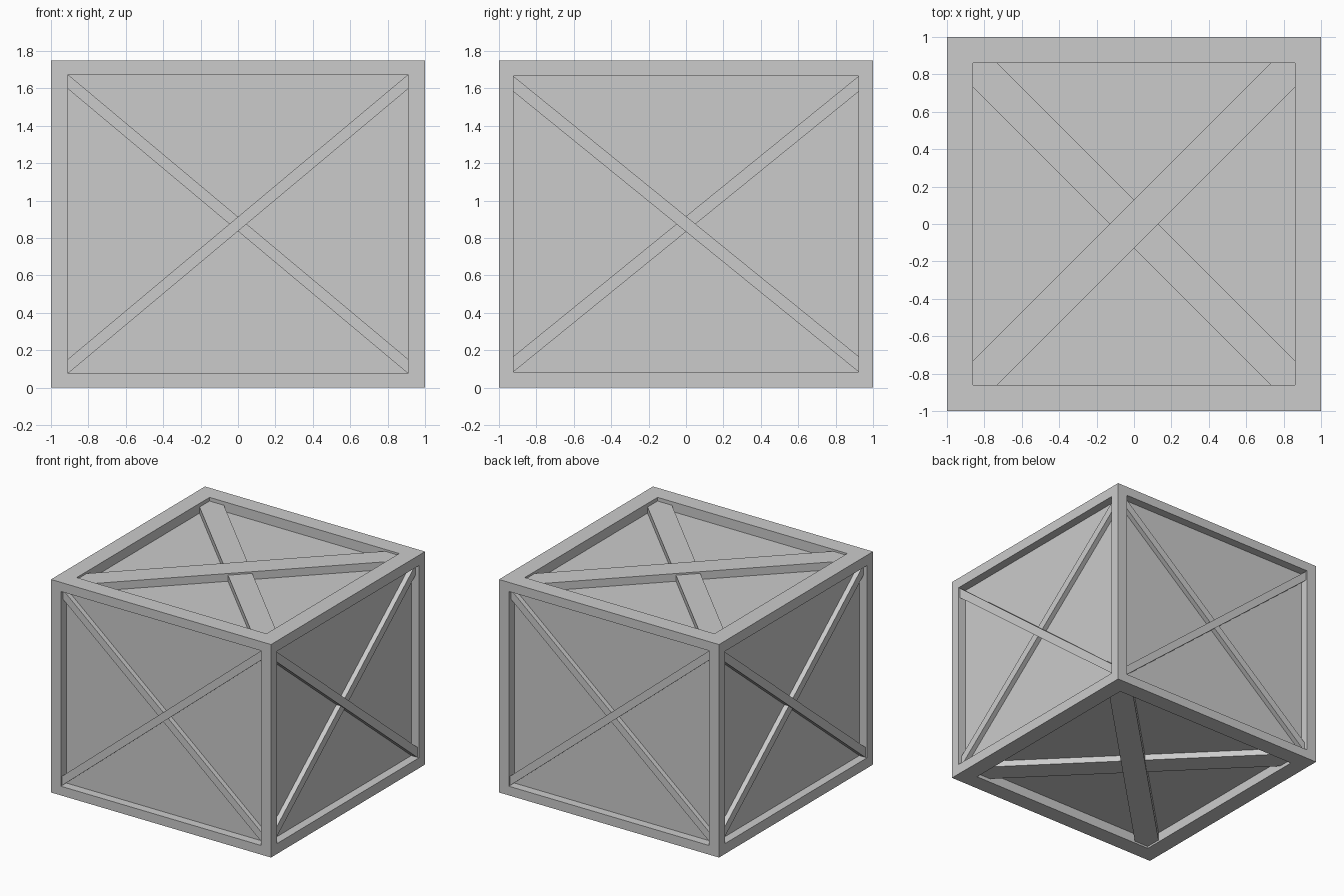
import bpy, bmesh
from mathutils import Matrix, Vector

if "Cube" in bpy.data.objects:
    bpy.data.objects.remove(bpy.data.objects["Cube"])

H = 0.875  # half height of the crate


def frame(u, v, w, dist):
    """Matrix from a side's own (right, up, outward) axes to the crate."""
    m = Matrix((u, v, w)).transposed().to_4x4()
    m.translation = Vector(w) * dist + Vector((0, 0, H))
    return m


def finish(name, bm):
    bmesh.ops.remove_doubles(bm, verts=bm.verts, dist=1e-5)
    bmesh.ops.recalc_face_normals(bm, faces=bm.faces)
    me = bpy.data.meshes.new(name)
    bm.to_mesh(me)
    bm.free()
    bpy.context.collection.objects.link(bpy.data.objects.new(name, me))


def rect(bm, m, a, b, w):
    return [bm.verts.new(m @ Vector((x * a, y * b, w)))
            for x, y in ((-1, -1), (1, -1), (1, 1), (-1, 1))]


def recessed_side(bm, m, outer, opening, depth):
    """Frame border, recess walls and sunken panel."""
    rings = [rect(bm, m, *outer, 0), rect(bm, m, *opening, 0), rect(bm, m, *opening, -depth)]
    for r, s in zip(rings, rings[1:]):
        for i in range(4):
            j = (i + 1) % 4
            bm.faces.new((r[i], r[j], s[j], s[i]))
    bm.faces.new(rings[2])


def brace(name, m, outline, bottom, top):
    """Flat diagonal board extruded from the panel outward."""
    bm = bmesh.new()
    lo, hi = ([bm.verts.new(m @ Vector((x, y, w))) for x, y in outline] for w in (bottom, top))
    bm.faces.new(lo)
    bm.faces.new(hi)
    n = len(lo)
    for i in range(n):
        j = (i + 1) % n
        bm.faces.new((lo[i], lo[j], hi[j], hi[i]))
    finish(name, bm)


def slanted(a, b, t):
    """Board with upright ends, as on the four walls."""
    return [(-a, -b), (a, b - t), (a, b), (-a, -b + t)]


def cornered(a, b, t):
    """Board filling two corners, as on lid and base."""
    return [(-a, -b), (-a + t, -b), (a, b - t), (a, b), (a - t, b), (-a, -b + t)]


X, Y, Z = Vector((1, 0, 0)), Vector((0, 1, 0)), Vector((0, 0, 1))
# name, axes, outer half size, opening half size, recess, board outline, board width, top board direction
sides = [
    ("front", frame(X, Z, -Y, 1), (1, H), (0.91, 0.80), 0.07, slanted, 0.077, 1),
    ("back", frame(-X, Z, Y, 1), (1, H), (0.91, 0.80), 0.07, slanted, 0.077, 1),
    ("right", frame(Y, Z, X, 1), (1, H), (0.922, 0.79), 0.07, slanted, 0.083, -1),
    ("left", frame(-Y, Z, -X, 1), (1, H), (0.922, 0.79), 0.07, slanted, 0.083, -1),
    ("lid", frame(X, Y, Z, H), (1, 1), (0.862, 0.862), 0.08, cornered, 0.13, 1),
    ("base", frame(Y, X, -Z, H), (1, 1), (0.862, 0.862), 0.08, cornered, 0.13, 1),
]

# Crate body with six recessed sides, plus two crossing boards on each
body = bmesh.new()
for name, m, outer, opening, depth, outline, t, d in sides:
    recessed_side(body, m, outer, opening, depth)
    pts = outline(*opening, t)
    brace(name + "_upper_brace", m, [(x * d, y) for x, y in pts], -depth, -0.016)
    brace(name + "_lower_brace", m, [(-x * d, y) for x, y in pts], -depth, -0.03)
finish("crate_body", body)
